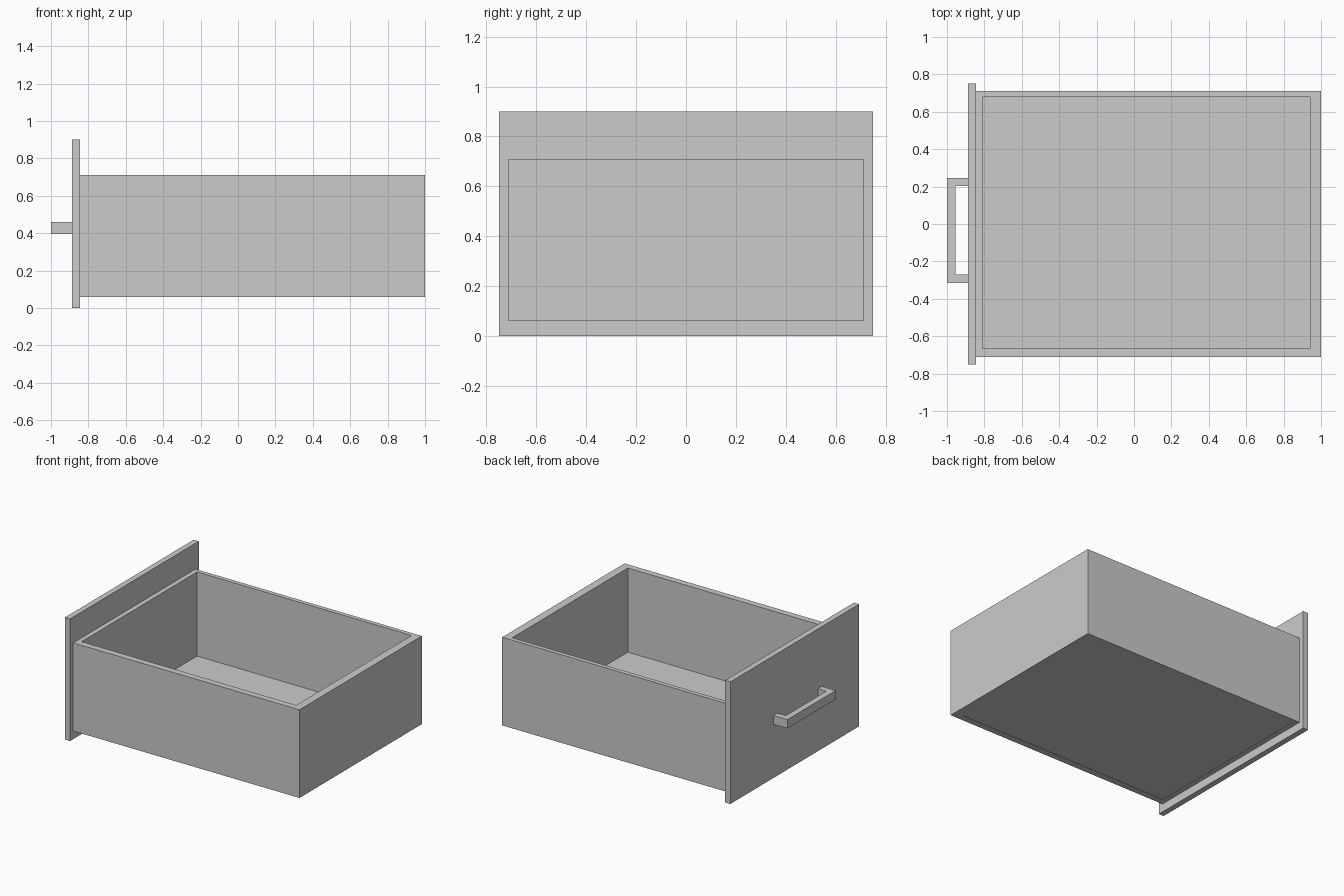
import bpy
import bmesh

cube = bpy.data.objects.get("Cube")
if cube:
    bpy.data.objects.remove(cube, do_unlink=True)

grey = bpy.data.materials.new("plain_grey")
grey.use_nodes = True
color = (0.6, 0.6, 0.6, 1)
grey.diffuse_color = color
grey.node_tree.nodes["Principled BSDF"].inputs["Base Color"].default_value = color


def finish(name, bm):
    bmesh.ops.recalc_face_normals(bm, faces=bm.faces)
    mesh = bpy.data.meshes.new(name)
    bm.to_mesh(mesh)
    bm.free()
    mesh.materials.append(grey)
    obj = bpy.data.objects.new(name, mesh)
    bpy.context.collection.objects.link(obj)
    return obj


def block(name, x, y, z):
    """Box from (min, max) ranges on each axis."""
    bm = bmesh.new()
    bmesh.ops.create_cube(bm, size=1)
    for v in bm.verts:
        v.co = [r[0] if c < 0 else r[1] for c, r in zip(v.co, (x, y, z))]
    return finish(name, bm)


def ring(name, outer, inner, z):
    """Open rectangular frame: two matching loops joined at both heights."""
    bm = bmesh.new()
    loops = []
    for (x0, x1, y0, y1) in (outer, inner):
        for h in z:
            corners = ((x0, y0), (x1, y0), (x1, y1), (x0, y1))
            loops.append([bm.verts.new((x, y, h)) for x, y in corners])
    out_low, out_high, in_low, in_high = loops
    for a, b in ((out_low, out_high), (out_high, in_high),
                 (in_high, in_low), (in_low, out_low)):
        for i in range(4):
            j = (i + 1) % 4
            bm.faces.new((a[i], a[j], b[j], b[i]))
    return finish(name, bm)


def extruded(name, outline, z):
    """Flat outline pulled up between two heights."""
    bm = bmesh.new()
    face = bm.faces.new([bm.verts.new((x, y, z[0])) for x, y in outline])
    top = bmesh.ops.extrude_face_region(bm, geom=[face])["geom"]
    verts = [g for g in top if isinstance(g, bmesh.types.BMVert)]
    bmesh.ops.translate(bm, verts=verts, vec=(0, 0, z[1] - z[0]))
    return finish(name, bm)


# Drawer walls and the floor panel set between them
inside = (-0.81, 0.94, -0.665, 0.68)
ring("drawer_walls", (-0.845, 1, -0.712, 0.712), inside, (0.06, 0.71))
block("drawer_floor", inside[:2], inside[2:], (0.063, 0.09))

# Front panel, larger than the drawer box
panel_x = -0.887
block("front_panel", (panel_x, -0.845), (-0.75, 0.75), (0, 0.9))

# U-shaped pull handle
y0, y1, bar = -0.316, 0.247, 0.045
extruded("handle", [
    (panel_x, y0), (-1, y0), (-1, y1), (panel_x, y1),
    (panel_x, y1 - bar), (-1 + bar, y1 - bar),
    (-1 + bar, y0 + bar), (panel_x, y0 + bar),
], (0.395, 0.46))
